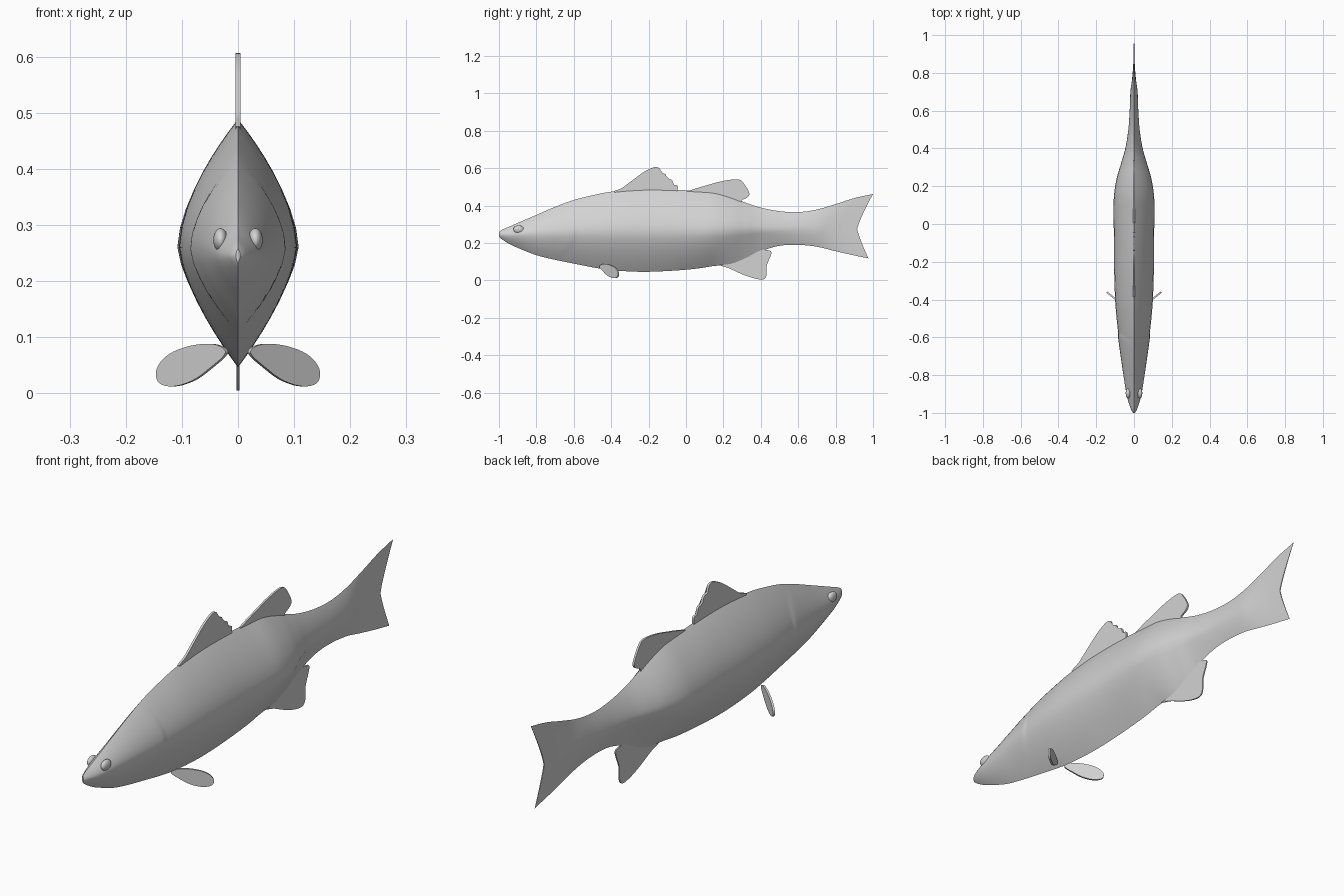
import bpy, bmesh, math

if "Cube" in bpy.data.objects:
    bpy.data.objects.remove(bpy.data.objects["Cube"])

gray = bpy.data.materials.new("plain gray")
gray.diffuse_color = (0.65, 0.65, 0.65, 1)
gray.use_nodes = True
gray.node_tree.nodes["Principled BSDF"].inputs["Base Color"].default_value = gray.diffuse_color


def spline(pts, n, closed=False):
    """Smooth curve through points of any dimension, n steps per span."""
    out, c = [], len(pts)
    get = (lambda i: pts[i % c]) if closed else (lambda i: pts[max(0, min(c - 1, i))])
    for i in range(c if closed else c - 1):
        q = [get(i + k) for k in (-1, 0, 1, 2)]
        for s in range(n):
            t = s / n
            out.append([0.5 * (2 * b + (d - a) * t + (2 * a - 5 * b + 4 * d - e) * t * t
                               + (3 * b - a - 3 * d + e) * t ** 3) for a, b, d, e in zip(*q)])
    if not closed:
        out.append(list(pts[-1]))
    return out


def finish(name, bm, angle=40):
    bmesh.ops.recalc_face_normals(bm, faces=bm.faces)
    me = bpy.data.meshes.new(name)
    bm.to_mesh(me)
    bm.free()
    ob = bpy.data.objects.new(name, me)
    bpy.context.collection.objects.link(ob)
    me.materials.append(gray)
    bpy.ops.object.select_all(action='DESELECT')
    ob.select_set(True)
    bpy.context.view_layer.objects.active = ob
    bpy.ops.object.shade_smooth_by_angle(angle=math.radians(angle))
    return ob


def plate(name, outline, place, half):
    """Thin fin: outline points placed on two sides, half thickness apart."""
    bm = bmesh.new()
    sides = [[bm.verts.new(place(u, v, s * half)) for u, v in outline] for s in (-1, 1)]
    bm.faces.new(sides[0])
    bm.faces.new(sides[1][::-1])
    n = len(outline)
    for i in range(n):
        j = (i + 1) % n
        bm.faces.new((sides[0][i], sides[0][j], sides[1][j], sides[1][i]))
    bmesh.ops.triangulate(bm, faces=[f for f in bm.faces if len(f.verts) > 4])
    return finish(name, bm)


# Body and tail stations: y, top z, bottom z, half width, widest z, belly exponent
stations = [
    (-1.0, .258, .232, .004, .245, 1.6), (-.985, .27, .22, .014, .245, 1.6),
    (-.95, .285, .198, .027, .245, 1.6), (-.9, .307, .174, .040, .247, 1.6),
    (-.8, .35, .135, .056, .25, 1.6), (-.7, .393, .11, .069, .253, 1.5),
    (-.6, .43, .09, .081, .256, 1.5), (-.5, .455, .07, .092, .26, 1.5),
    (-.4, .474, .055, .100, .26, 1.5), (-.25, .487, .046, .105, .26, 1.5),
    (-.1, .487, .05, .106, .26, 1.5), (.05, .478, .062, .108, .26, 1.5),
    (.15, .47, .077, .106, .262, 1.4), (.24, .445, .085, .092, .265, 1.2),
    (.32, .415, .115, .069, .268, 1.1), (.4, .389, .155, .046, .27, 1.1),
    (.5, .37, .185, .030, .272, 1.3), (.6, .365, .19, .023, .275, 1.5),
    (.7, .379, .18, .019, .275, 1.6), (.8, .408, .158, .010, .275, 1.6),
    (.9, .44, .137, .004, .275, 1.6), (1.0, .462, .118, .002, .275, 1.6)]
HALF = 20


def gill_y(z):
    return -.585 - 3.8 * (z - .28) ** 2


def tail_edge(t):
    """Forked rear edge; t runs from -1 (bottom) to 1 (top)."""
    return .915 + (.085 if t > 0 else .06) * abs(t) ** 1.2


bm = bmesh.new()
rings = []
for y, top, bot, w, mid, p in spline(stations, 11):
    ring = []
    for k in range(2 * HALF):
        a = math.pi / 2 - math.pi * k / HALF
        t = math.sin(a)
        if k in (0, HALF):
            t = 1 if k == 0 else -1
        x = w * (1 - abs(t) ** (1.7 if t > 0 else p))
        z = mid + t * (top - mid if t > 0 else mid - bot)
        # Gill cover edge: small step behind the head
        s = max(0, min(1, (gill_y(z) - y) / .012 + .5))
        if y < -.5:
            x += .0035 * s * max(0, min(1, (y + .8) / .2)) * (1 - t * t)
        yy = y if y < .7 else .7 + (y - .7) * (tail_edge(t) - .7) / .3
        ring.append(bm.verts.new((x if k < HALF else -x, yy, z)))
    rings.append(ring)
for r0, r1 in zip(rings, rings[1:]):
    for k in range(2 * HALF):
        j = (k + 1) % (2 * HALF)
        bm.faces.new((r0[k], r0[j], r1[j], r1[k]))
bm.faces.new(rings[0])
# Tail edge closed by strips between its two sides
end = rings[-1]
for k in range(HALF):
    a, b = end[k], end[k + 1]
    c, d = end[(-k - 1) % (2 * HALF)], end[-k % (2 * HALF)]
    loop = list(dict.fromkeys((a, b, c, d)))
    if len(loop) >= 3:
        bm.faces.new(loop)
finish("body", bm)

# Fins on the centre line, as (y, z) outlines
fins = {
    "front_dorsal_fin": (.0045, [
        (-.38, .47), (-.34, .495), (-.28, .54), (-.22, .583), (-.17, .605), (-.143, .60),
        (-.137, .575), (-.11, .568), (-.10, .543), (-.075, .537), (-.067, .512),
        (-.047, .508), (-.045, .485), (-.06, .455), (-.2, .45)]),
    "rear_dorsal_fin": (.004, [
        (-.01, .465), (.04, .487), (.11, .508), (.2, .532), (.28, .54), (.31, .517),
        (.338, .468), (.33, .445), (.298, .428), (.29, .41), (.2, .42), (.08, .44)]),
    "anal_fin": (.0025, [
        (.17, .09), (.23, .065), (.3, .033), (.36, .012), (.41, .005), (.43, .025),
        (.432, .08), (.45, .125), (.455, .155), (.42, .163), (.36, .165), (.26, .13)])}
for name, (half, pts) in fins.items():
    plate(name, spline(pts, 4, True), lambda u, v, h: (h, u, v), half)

# Pectoral fins, swept back, as (x, z) outlines
paddle = [(.02, .072), (.04, .087), (.08, .085), (.12, .07), (.142, .045),
          (.14, .02), (.115, .012), (.08, .022), (.05, .043)]
# Eyes: low bulges on the head
for side, label in ((1, "right"), (-1, "left")):
    plate(label + "_pectoral_fin", spline(paddle, 5, True),
          lambda u, v, h: (side * (u - h * .6), -.46 + (u - .02) * .8 + h * .8, v), .004)
    bm = bmesh.new()
    bmesh.ops.create_uvsphere(bm, u_segments=24, v_segments=12, radius=1)
    for v in bm.verts:
        v.co = (side * (.031 + v.co.x * .013), -.895 + v.co.y * .028, .273 + v.co.z * .021)
    finish(label + "_eye", bm)
